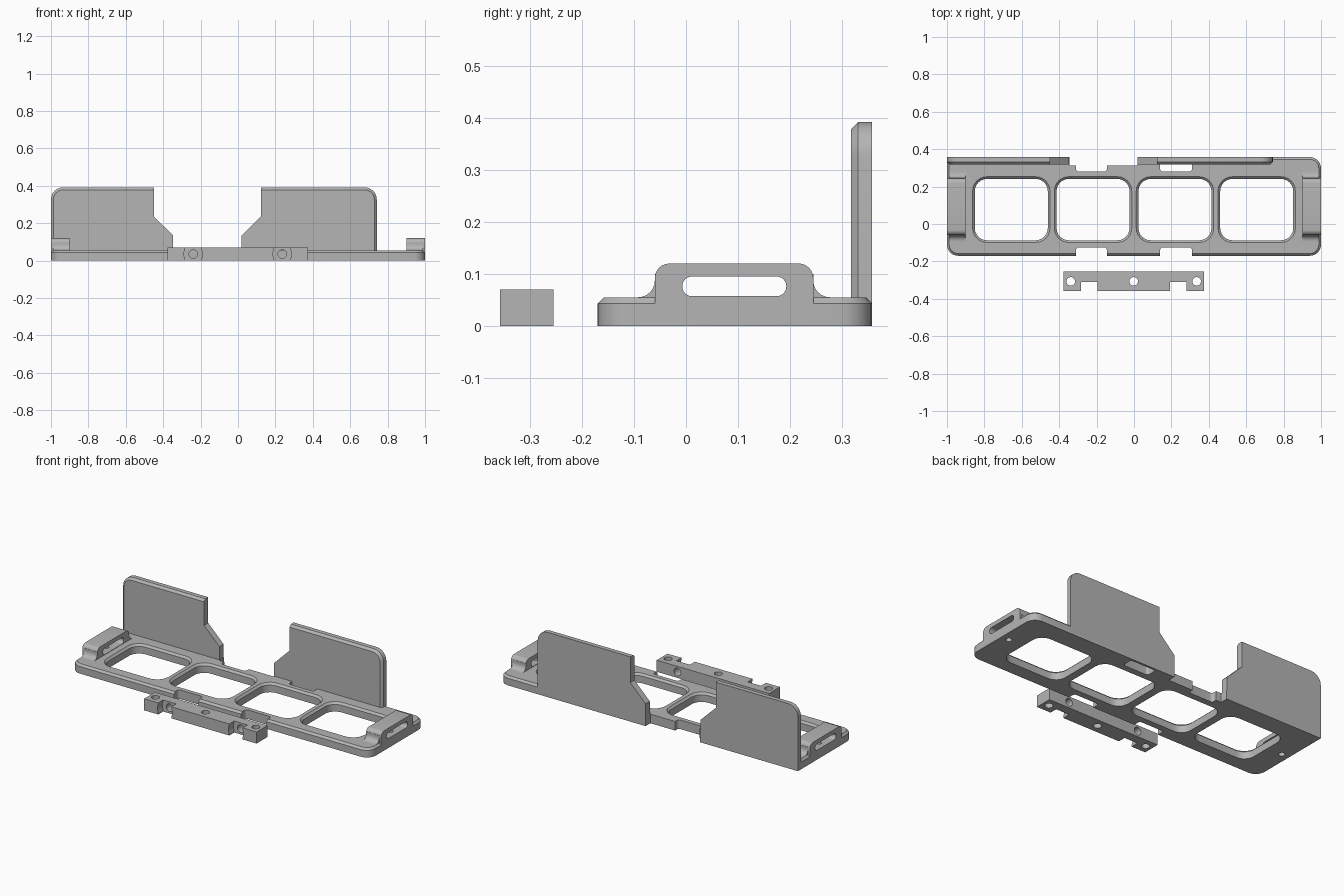
import bpy, bmesh, math
from mathutils import Vector

if "Cube" in bpy.data.objects:
    bpy.data.objects.remove(bpy.data.objects["Cube"])

grey = bpy.data.materials.new("plain grey")
grey.diffuse_color = (0.46, 0.46, 0.46, 1)
grey.use_nodes = True
grey.node_tree.nodes["Principled BSDF"].inputs["Base Color"].default_value = grey.diffuse_color


def rounded(points, steps=6):
    """Polygon outline; a third value on a point is its corner radius."""
    out = []
    for i, p in enumerate(points):
        c = Vector(p[:2])
        if len(p) < 3:
            out.append(c)
            continue
        a = (Vector(points[i - 1][:2]) - c).normalized()
        b = (Vector(points[(i + 1) % len(points)][:2]) - c).normalized()
        centre = c + (a + b) * p[2]
        for k in range(steps + 1):
            t = k / steps * math.pi / 2
            out.append(centre - b * p[2] * math.cos(t) - a * p[2] * math.sin(t))
    return out


def rect(x0, x1, y0, y1, r):
    return rounded([(x0, y0, r), (x1, y0, r), (x1, y1, r), (x0, y1, r)])


def circle(x, y, r, n=24):
    return [Vector((x + r * math.cos(k * math.tau / n), y + r * math.sin(k * math.tau / n))) for k in range(n)]


def place(p, d, axis):
    return {"x": (d, p.x, p.y), "y": (p.x, d, p.y), "z": (p.x, p.y, d)}[axis]


def loft(name, layers, axis="z", bevel=None, width=0.012):
    """Solid through (depth, outline) layers; bevel is a rule on edges of the solid."""
    bm = bmesh.new()
    rings = [[bm.verts.new(place(p, d, axis)) for p in outline] for d, outline in layers]
    for lo, hi in zip(rings, rings[1:]):
        for i in range(len(lo)):
            bm.faces.new((lo[i - 1], lo[i], hi[i], hi[i - 1]))
    bm.faces.new(rings[0])
    bm.faces.new(rings[-1])
    bmesh.ops.recalc_face_normals(bm, faces=bm.faces)
    if bevel:
        edges = [e for e in bm.edges if bevel(*[v.co for v in e.verts])]
        bmesh.ops.bevel(bm, geom=edges, offset=width, segments=1, affect="EDGES")
    me = bpy.data.meshes.new(name)
    bm.to_mesh(me)
    bm.free()
    ob = bpy.data.objects.new(name, me)
    bpy.context.collection.objects.link(ob)
    me.materials.append(grey)
    return ob


def prism(name, outline, d0, d1, axis="z", **kw):
    return loft(name, [(d0, outline), (d1, outline)], axis, **kw)


def combine(ob, other, operation):
    bpy.context.view_layer.objects.active = ob
    mod = ob.modifiers.new("combine", "BOOLEAN")
    mod.operation, mod.object, mod.solver = operation, other, "EXACT"
    bpy.ops.object.modifier_apply(modifier=mod.name)
    bpy.data.objects.remove(other)


def cut(ob, other):
    combine(ob, other, "DIFFERENCE")


def join(ob, other):
    combine(ob, other, "UNION")


# Base plate with notched long edges and chamfered rim
TOP, BACK = 0.055, 0.358
outline = rounded([
    (-1, -0.17, 0.06),
    (-0.31, -0.17), (-0.31, -0.125, 0.015), (-0.145, -0.125, 0.015), (-0.145, -0.17),
    (0.14, -0.17), (0.14, -0.125, 0.015), (0.31, -0.125, 0.015), (0.31, -0.17),
    (1, -0.17, 0.06), (1, BACK, 0.06),
    (0.02, BACK), (0.02, 0.312),
    (-0.145, 0.312), (-0.145, 0.28, 0.015), (-0.31, 0.28, 0.015), (-0.31, 0.312),
    (-0.345, 0.312), (-0.345, BACK), (-1, BACK)])


def plate_rim(a, b):
    m = (a + b) / 2
    return min(a.z, b.z) > TOP - 0.001 and (m.y < -0.169 or abs(m.x) > 0.93 or (m.y > 0.35 and m.x > 0))


plate = prism("base_plate", outline, 0, TOP, bevel=plate_rim)

# Four windows with chamfered upper edges
for x in (-0.656, -0.219, 0.219, 0.656):
    def ring(g):
        return rect(x - 0.195 - g, x + 0.195 + g, -0.087 - g, 0.241 + g, 0.065 + g)
    cut(plate, loft("window_cutter", [(-0.1, ring(0)), (TOP - 0.012, ring(0)), (TOP + 0.012, ring(0.024))]))

# Slot in front of the right wall
cut(plate, prism("slot_cutter", rect(0.14, 0.31, 0.28, 0.345, 0.015), -0.1, 0.1))

# End handles with curved feet, grip slot and screw hole underneath
feet = rounded([(-0.1, 0.02), (-0.06 + 0.35, 0.02), (0.29, TOP), (0.245, TOP, 0.032), (0.245, 0.1),
                (-0.06, 0.1), (-0.06, TOP, 0.032), (-0.1, TOP)])
arch = rounded([(-0.06, 0.02), (0.245, 0.02), (0.245, 0.12, 0.028), (-0.06, 0.12, 0.028)])
grip = rect(-0.007, 0.193, 0.057, 0.095, 0.0185)
for s in (-1, 1):
    join(plate, prism("handle_feet", feet, 0.9 * s, 0.988 * s, "x"))
    join(plate, prism("handle", arch, 0.9 * s, s, "x"))
    cut(plate, prism("grip_cutter", grip, 0.8 * s, 1.1 * s, "x"))
    cut(plate, prism("screw_cutter", circle(0.95 * s, 0.093, 0.018), -0.1, 0.07))

# Two back walls with a cut-away inner corner
FRONT = 0.318


def wall_rim(outer):
    def rule(a, b):
        m = (a + b) / 2
        return max(a.y, b.y) < FRONT + 0.001 and (
            m.z > 0.38 or (abs(m.x) > outer - 0.06 and m.z > 0.03))
    return rule


for s, outer, step, inner in ((-1, 1.0, -0.45, -0.347), (1, 0.742, 0.122, 0.02)):
    wall = rounded([(s * outer, 0.02), (s * outer, 0.392, 0.065), (step, 0.392), (step, 0.236),
                    (inner, 0.135), (inner, 0.02)])
    join(plate, prism("back_wall", wall, FRONT, BACK, "y", bevel=wall_rim(outer), width=0.013))

# Loose clamp bar with two recesses
F, B, H = -0.358, -0.255, 0.07
bar = prism("clamp_bar", rounded([
    (-0.378, F), (-0.284, F), (-0.284, -0.311), (-0.195, -0.311), (-0.195, F),
    (0.192, F), (0.192, -0.311), (0.281, -0.311), (0.281, F), (0.375, F), (0.375, B), (-0.378, B)]), 0, H)
for x in (-0.338, -0.002, 0.335):
    cut(bar, prism("bolt_cutter", circle(x, -0.307, 0.023), -0.1, 0.2))
for x in (-0.2395, 0.2365):
    cut(bar, prism("cross_bolt_cutter", circle(x, 0.035, 0.023), -0.5, -0.2, "y"))
    cut(bar, prism("bolt_head_cutter", circle(x, 0.035, 0.05, 32), -0.5, -0.311, "y"))

for ob in (plate, bar):
    bpy.ops.object.select_all(action="DESELECT")
    ob.select_set(True)
    bpy.context.view_layer.objects.active = ob
    bpy.ops.object.shade_smooth_by_angle(angle=math.radians(30))
